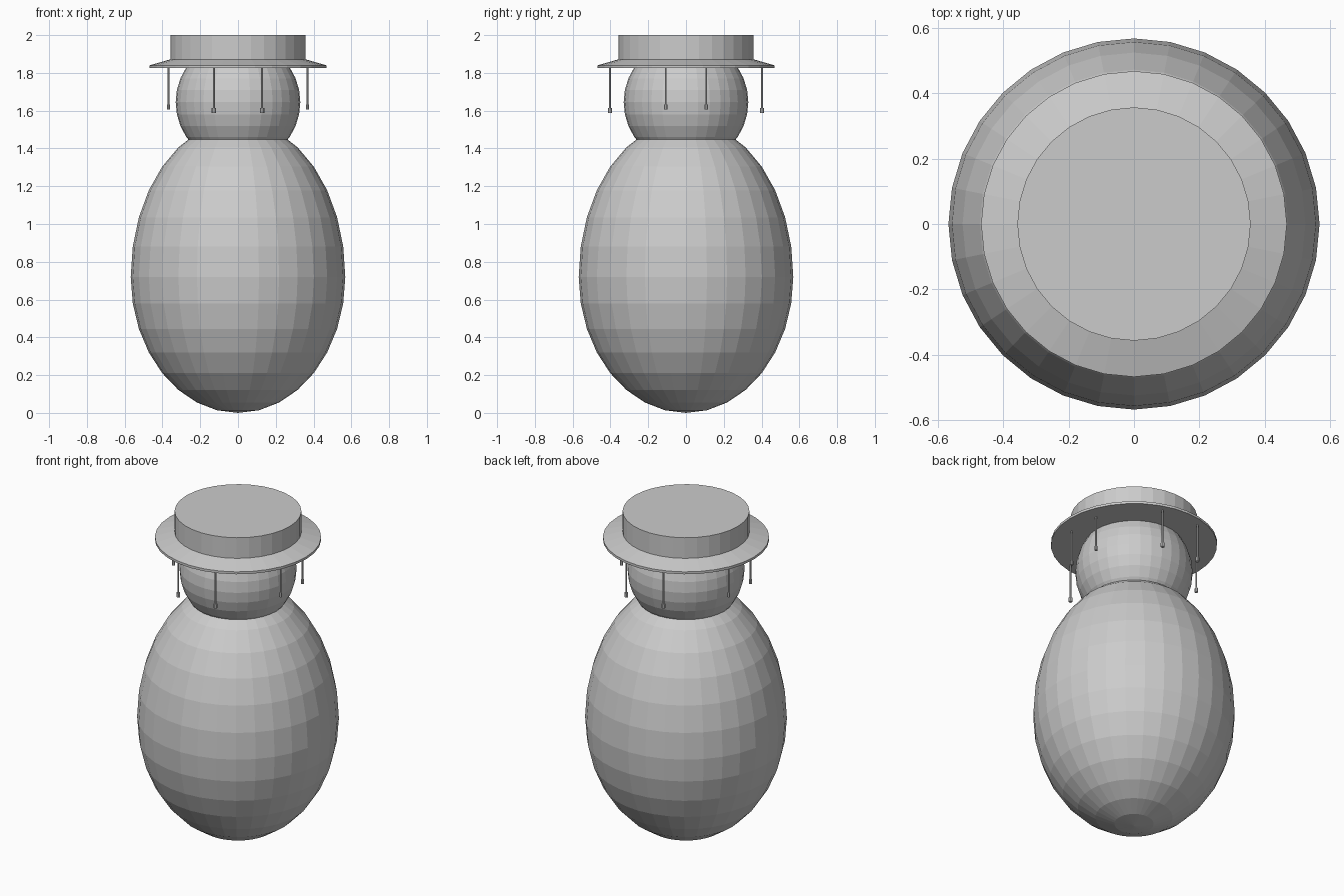
import bpy
import bmesh
from math import sin, cos, pi

if "Cube" in bpy.data.objects:
    bpy.data.objects.remove(bpy.data.objects["Cube"])

SIDES = 32


def lathe(name, profile, sides=SIDES, loc=(0, 0, 0)):
    """Spin (radius, z) points about z; zero radius makes a pole."""
    bm = bmesh.new()
    rings = []
    for r, z in profile:
        if r < 1e-5:
            rings.append([bm.verts.new((0, 0, z))] * sides)
        else:
            rings.append([bm.verts.new((r * cos(2 * pi * i / sides),
                                        r * sin(2 * pi * i / sides), z))
                          for i in range(sides)])
    for a, b in zip(rings, rings[1:]):
        for i in range(sides):
            j = (i + 1) % sides
            quad = list(dict.fromkeys((a[i], a[j], b[j], b[i])))
            bm.faces.new(quad)
    bmesh.ops.recalc_face_normals(bm, faces=bm.faces[:])
    mesh = bpy.data.meshes.new(name)
    bm.to_mesh(mesh)
    bm.free()
    obj = bpy.data.objects.new(name, mesh)
    obj.location = loc
    bpy.context.collection.objects.link(obj)
    return obj


def egg(radius, mid, low, high, rings=16):
    """Ellipsoid profile with separate lower and upper heights."""
    pts = []
    for k in range(rings + 1):
        a = -pi / 2 + pi * k / rings
        pts.append((radius * cos(a), mid + sin(a) * (low if a < 0 else high)))
    return pts


# Egg-shaped body and round head
lathe("body", egg(0.568, 0.72, 0.72, 0.825))
lathe("head", egg(0.33, 1.645, 0.33, 0.33))

# Hat: sloped brim with a thin rim, and a flat crown
lathe("hat_brim", [(0, 1.825), (0.468, 1.825), (0.468, 1.84),
                   (0.357, 1.872), (0, 1.872)])
lathe("hat_crown", [(0, 1.86), (0.357, 1.86), (0.357, 2.0), (0, 2.0)])

# Corks hanging on strings around the brim
for x, y, bottom, r in ((0.128, 0.403, 1.587, 0.011),
                        (0.368, 0.107, 1.607, 0.009)):
    for sx in (-1, 1):
        for sy in (-1, 1):
            loc = (sx * x, sy * y, 0)
            lathe("cork_string", [(0, bottom + 0.02), (0.005, bottom + 0.02),
                                  (0.005, 1.83), (0, 1.83)], 8, loc)
            lathe("cork", [(0, bottom), (r, bottom), (r, bottom + 0.026),
                           (0, bottom + 0.026)], 8, loc)
